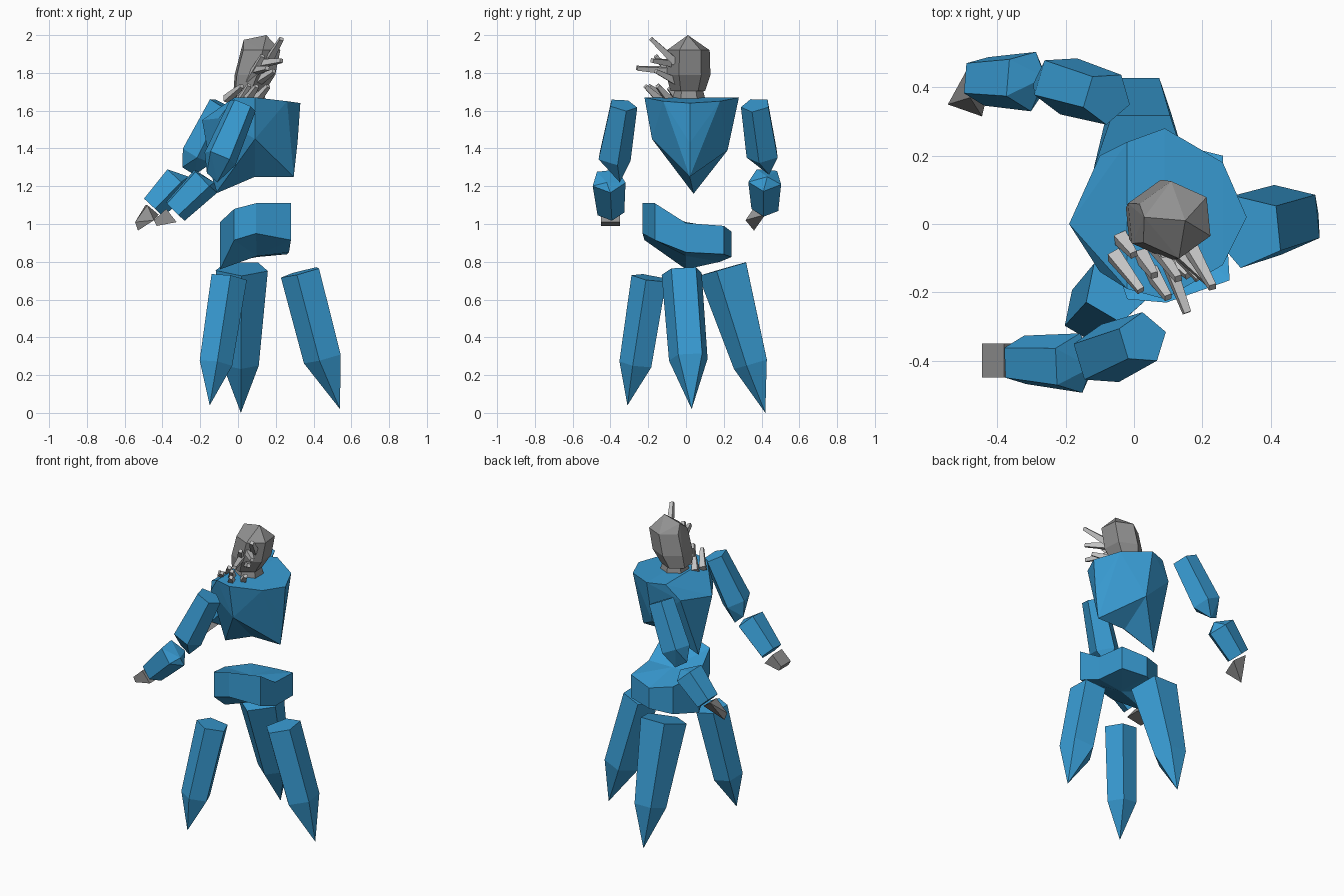
import bpy, bmesh, math
from mathutils import Vector


def material(name, rgb):
    m = bpy.data.materials.new(name)
    m.diffuse_color = (*rgb, 1)
    return m


BLUE = material("crystal blue", (0.04, 0.33, 0.65))
GREY = material("stone grey", (0.28, 0.28, 0.28))
PALE = material("pale grey", (0.55, 0.55, 0.55))


def finish(bm, name, mat):
    bmesh.ops.recalc_face_normals(bm, faces=bm.faces)
    me = bpy.data.meshes.new(name)
    bm.to_mesh(me)
    bm.free()
    me.materials.append(mat)
    ob = bpy.data.objects.new(name, me)
    bpy.context.collection.objects.link(ob)
    return ob


def add_hull(bm, points):
    """Wrap a convex rock around a few corner points."""
    verts = [bm.verts.new(p) for p in points]
    bmesh.ops.convex_hull(bm, input=verts)
    loose = [v for v in bm.verts if not v.link_faces]
    bmesh.ops.delete(bm, geom=loose, context='VERTS')


def hull(name, points, mat):
    bm = bmesh.new()
    add_hull(bm, points)
    return finish(bm, name, mat)


def ring(center, axis, out, r, n):
    """n points around center, square to axis, with a flat side towards out."""
    axis = Vector(axis).normalized()
    out = Vector(out)
    u = (out - axis * out.dot(axis)).normalized()
    v = axis.cross(u)
    pts = []
    for i in range(n):
        a = 2 * math.pi * (i + 0.5) / n
        pts.append(Vector(center) + (u * math.cos(a) + v * math.sin(a)) * r)
    return pts


def crystal(name, start, end, r1, r2, out, mat, n=5, tips=()):
    """Prism between two points, optionally drawn out to extra tips."""
    axis = Vector(end) - Vector(start)
    pts = ring(start, axis, out, r1, n) + ring(end, axis, out, r2, n)
    return hull(name, pts + [Vector(t) for t in tips], mat)


# Torso: two faceted halves meeting at x = 0.09, with a notch underneath
seam = [(0.09, 0.28, 1.67), (0.09, -0.22, 1.67), (0.09, 0.22, 1.39),
        (0.09, -0.18, 1.45), (0.09, 0.02, 1.25)]
right_half = [(0.33, 0.02, 1.64), (0.26, 0.18, 1.65), (0.26, -0.12, 1.65),
              (0.315, 0.02, 1.43), (0.295, 0.02, 1.25)]
left_half = [(-0.02, 0.24, 1.67), (-0.02, -0.19, 1.67), (-0.10, 0.20, 1.57),
             (-0.10, -0.14, 1.56), (-0.19, 0.0, 1.55), (-0.12, 0.04, 1.16)]
bm = bmesh.new()
add_hull(bm, seam + right_half)
add_hull(bm, seam + left_half)
inner = [f for f in bm.faces if all(abs(v.co.x - 0.09) < 1e-4 for v in f.verts)]
bmesh.ops.delete(bm, geom=inner, context='FACES')
bmesh.ops.remove_doubles(bm, verts=bm.verts, dist=1e-4)
finish(bm, "torso", BLUE)

# Pelvis: bent slab, higher at the front
top = [(0.28, -0.165, 1.11), (0.27, 0.0, 1.005), (0.26, 0.20, 0.99), (0.10, 0.24, 0.96),
       (-0.03, 0.18, 0.98), (-0.095, 0.0, 1.01), (-0.02, -0.22, 1.08), (0.095, -0.23, 1.11)]
low_z = [0.915, 0.85, 0.84, 0.825, 0.80, 0.76, 0.915, 0.95]
bm = bmesh.new()
a = [bm.verts.new(p) for p in top]
b = [bm.verts.new((p[0], p[1], z)) for p, z in zip(top, low_z)]
ca, cb = bm.verts.new((0.10, 0.0, 1.005)), bm.verts.new((0.10, 0.0, 0.83))
for i in range(8):
    j = (i + 1) % 8
    bm.faces.new((a[i], a[j], b[j], b[i]))
    bm.faces.new((a[j], a[i], ca))
    bm.faces.new((b[i], b[j], cb))
finish(bm, "pelvis", BLUE)

# Three pointed legs
crystal("right_leg", (0.335, -0.02, 0.745), (0.453, 0.015, 0.29), 0.112, 0.108,
        (1, 0.1, 0), BLUE, tips=[(0.54, 0.03, 0.02)])
crystal("front_leg", (-0.05, -0.19, 0.715), (-0.12, -0.262, 0.26), 0.10, 0.092,
        (-0.5, -0.85, 0), BLUE, tips=[(-0.15, -0.31, 0.04)])
crystal("back_leg", (0.02, 0.205, 0.765), (0.015, 0.35, 0.26), 0.145, 0.10,
        (0, 1, 0), BLUE, tips=[(0.015, 0.42, 0.0)])

# Arms: both reach towards -x
crystal("front_upper_arm", (0.025, -0.335, 1.63), (-0.095, -0.385, 1.35), 0.078, 0.093,
        (-1, -0.3, 0), BLUE, tips=[(-0.11, -0.35, 1.22), (-0.165, -0.36, 1.27)])
crystal("back_upper_arm", (-0.08, 0.37, 1.63), (-0.215, 0.41, 1.365), 0.08, 0.09,
        (-1, 0.3, 0), BLUE, tips=[(-0.23, 0.44, 1.26), (-0.295, 0.41, 1.30)])
crystal("front_forearm", (-0.175, -0.41, 1.23), (-0.335, -0.40, 1.07), 0.092, 0.075,
        (0, -1, 0.3), BLUE, tips=[(-0.125, -0.42, 1.22)])
crystal("back_forearm", (-0.315, 0.42, 1.235), (-0.45, 0.42, 1.09), 0.092, 0.075,
        (0, 1, 0.3), BLUE, tips=[(-0.26, 0.43, 1.25)])

# Hands: small angular grey stones
hull("front_hand", [(x, y, z) for x, z in ((-0.38, 1.08), (-0.445, 1.02),
                                           (-0.43, 0.99), (-0.325, 1.01))
                    for y in (-0.35, -0.45)], GREY)
hull("back_hand", [(-0.49, 0.45, 1.10), (-0.42, 0.42, 1.05), (-0.48, 0.37, 1.10),
                   (-0.545, 0.35, 1.01), (-0.53, 0.36, 0.965), (-0.445, 0.315, 1.02)], GREY)

# Head: leaning hexagonal stone, with a neck
head = ring((0.12, 0.012, 1.92), (0, 0, 1), (1, 0.1, 0), 0.114, 6)
head += ring((0.09, 0.012, 1.79), (0, 0, 1), (1, 0.1, 0), 0.118, 6)
head += ring((0.06, 0.01, 1.705), (0, 0, 1), (1, 0.1, 0), 0.092, 6)
head += [Vector(p) for p in ((0.15, 0.01, 2.0), (0.03, 0.02, 1.975))]
hull("head", head, GREY)
crystal("neck", (0.07, 0.015, 1.65), (0.07, 0.015, 1.73), 0.09, 0.07, (1, 0, 0), GREY, n=6)

# Pale shards growing from the face and collar
shards = [((0.16, -0.06, 1.86), (0.23, -0.185, 1.98)),
          ((0.08, -0.06, 1.81), (0.155, -0.26, 1.825)),
          ((0.12, -0.07, 1.85), (0.23, -0.18, 1.865)),
          ((0.06, -0.06, 1.76), (0.13, -0.16, 1.89)),
          ((0.11, -0.06, 1.76), (0.19, -0.16, 1.81)),
          ((-0.06, -0.09, 1.66), (0.02, -0.195, 1.73)),
          ((-0.04, -0.04, 1.66), (0.0, -0.09, 1.72)),
          ((0.05, -0.14, 1.66), (0.10, -0.215, 1.73)),
          ((0.02, -0.09, 1.66), (0.06, -0.15, 1.735)),
          ((0.10, -0.09, 1.66), (0.16, -0.15, 1.73))]
for i, (base, tip) in enumerate(shards):
    crystal(f"shard_{i + 1}", base, tip, 0.027, 0.015, (0.3, 0, 1), PALE, n=4)
